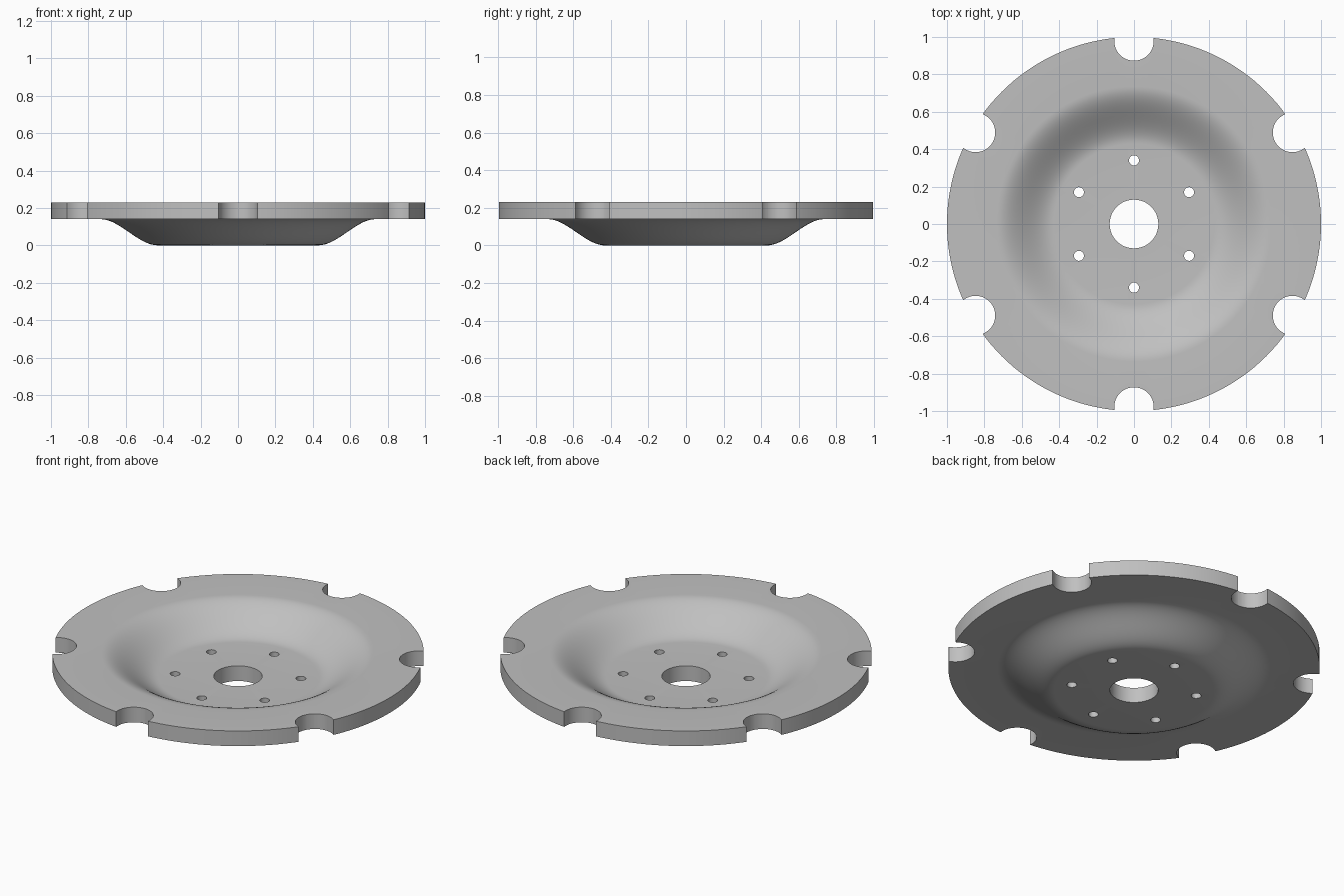
import bpy, bmesh
from math import radians, pi
from mathutils import Matrix

cube = bpy.data.objects.get("Cube")
if cube:
    bpy.data.objects.remove(cube, do_unlink=True)

THICK, DEPTH = 0.09, 0.14
BORE, FLOOR_R, LIP_R, RIM_R = 0.13, 0.43, 0.735, 1.0
STEPS = 18

steel = bpy.data.materials.new("plain grey steel")
steel.use_nodes = True
grey = (0.527, 0.527, 0.527, 1)
steel.diffuse_color = grey
steel.node_tree.nodes["Principled BSDF"].inputs["Base Color"].default_value = grey


def to_object(name, bm):
    bmesh.ops.recalc_face_normals(bm, faces=bm.faces)
    mesh = bpy.data.meshes.new(name)
    bm.to_mesh(mesh)
    bm.free()
    mesh.materials.append(steel)
    obj = bpy.data.objects.new(name, mesh)
    bpy.context.collection.objects.link(obj)
    return obj


# Dished plate: an S-shaped section of constant height, spun around z
curve = [(BORE, 0)]
for i in range(STEPS + 1):
    t = i / STEPS
    curve.append((FLOOR_R + (LIP_R - FLOOR_R) * t, DEPTH * t * t * (3 - 2 * t)))
curve.append((RIM_R, DEPTH))
section = curve + [(r, z + THICK) for r, z in reversed(curve)]

bm = bmesh.new()
verts = [bm.verts.new((r, 0, z)) for r, z in section]
edges = [bm.edges.new((verts[i - 1], verts[i])) for i in range(len(verts))]
bmesh.ops.spin(bm, geom=verts + edges, cent=(0, 0, 0), axis=(0, 0, 1),
               angle=2 * pi, steps=144, use_merge=True)
bmesh.ops.remove_doubles(bm, verts=bm.verts, dist=0.0001)
plate = to_object("dished_plate", bm)


# Cutters: six bolt holes in the floor and six rounded slots in the rim
def ring_of_cutters(name, ring_radius, radius, sides, stretch):
    bm = bmesh.new()
    for k in range(6):
        new = bmesh.ops.create_cone(bm, cap_ends=True, segments=sides,
                                    radius1=radius, radius2=radius, depth=1)["verts"]
        for v in new:
            if v.co.x > 0.001:
                v.co.x += stretch
        turn = Matrix.Rotation(radians(30 + 60 * k), 4, "Z")
        bmesh.ops.transform(bm, verts=new,
                            matrix=turn @ Matrix.Translation((ring_radius, 0, 0)))
    cutter = to_object(name, bm)
    cutter.hide_render = True
    return cutter


cutters = [ring_of_cutters("bolt_hole_cutter", 0.34, 0.027, 24, 0),
           ring_of_cutters("rim_slot_cutter", 0.978, 0.105, 48, 0.1)]

bpy.ops.object.select_all(action="DESELECT")
bpy.context.view_layer.objects.active = plate
plate.select_set(True)
for cutter in cutters:
    mod = plate.modifiers.new(cutter.name, "BOOLEAN")
    mod.operation = "DIFFERENCE"
    mod.solver = "EXACT"
    mod.object = cutter
    bpy.ops.object.modifier_apply(modifier=mod.name)
    bpy.data.objects.remove(cutter, do_unlink=True)

bpy.ops.object.shade_smooth_by_angle(angle=radians(30))
